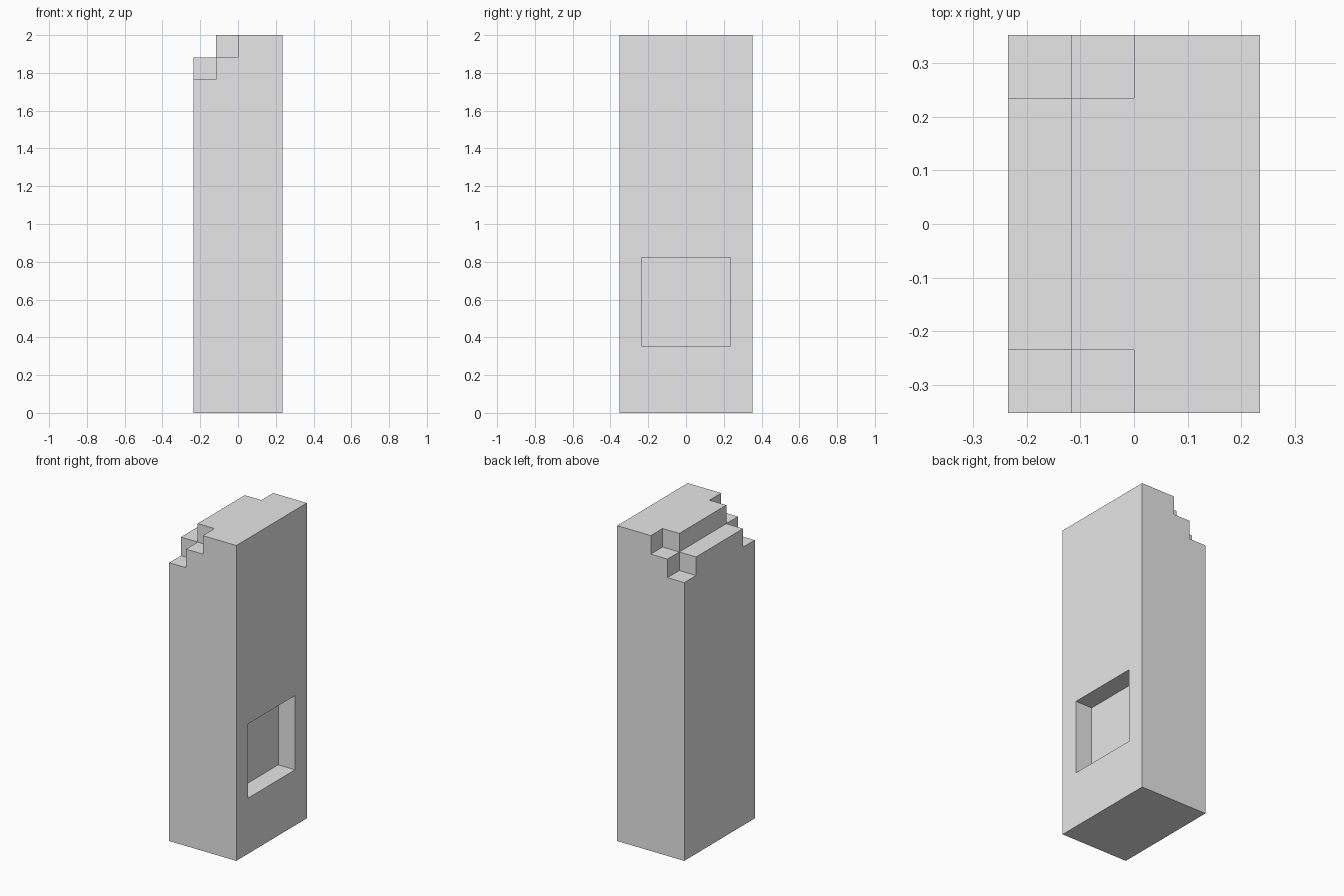
import bpy
import bmesh
from mathutils import Vector

cube = bpy.data.objects.get("Cube")
if cube:
    bpy.data.objects.remove(cube, do_unlink=True)

U = 2 / 17  # one block unit

grey = bpy.data.materials.new("plain_grey")
grey.use_nodes = True
colour = (0.8, 0.8, 0.8, 1)
grey.diffuse_color = colour
grey.node_tree.nodes["Principled BSDF"].inputs["Base Color"].default_value = colour


def add_object(name, bm):
    bmesh.ops.recalc_face_normals(bm, faces=bm.faces[:])
    mesh = bpy.data.meshes.new(name)
    bm.to_mesh(mesh)
    bm.free()
    mesh.materials.append(grey)
    obj = bpy.data.objects.new(name, mesh)
    bpy.context.collection.objects.link(obj)
    return obj


def add_box(name, low, high):
    """Box between two corners given in block units."""
    low, high = Vector(low) * U, Vector(high) * U
    bm = bmesh.new()
    bmesh.ops.create_cube(bm, size=1)
    for v in bm.verts:
        v.co = (low + high) / 2 + v.co * (high - low)
    return add_object(name, bm)


# Pillar: stepped side profile extruded along its depth
profile = [(-2, 0), (2, 0), (2, 17), (-1, 17), (-1, 16), (-2, 16)]
bm = bmesh.new()
face = bm.faces.new([bm.verts.new((x * U, -3 * U, z * U)) for x, z in profile])
extruded = bmesh.ops.extrude_face_region(bm, geom=[face])["geom"]
bmesh.ops.translate(bm, vec=(0, 6 * U, 0),
                    verts=[v for v in extruded if isinstance(v, bmesh.types.BMVert)])
pillar = add_object("pillar", bm)

# Cutters: square recess on the left face, stepped notches at both corners
cutters = [add_box("recess_cutter", (1, -2, 3), (3, 2, 7))]
for side, name in ((-1, "front"), (1, "back")):
    y0, y1 = sorted((side * 2, side * 4))
    cutters.append(add_box(name + "_upper_notch_cutter", (-3, y0, 16), (0, y1, 18)))
    cutters.append(add_box(name + "_lower_notch_cutter", (-3, y0, 15), (-1, y1, 18)))

for cutter in cutters:
    cutter.hide_render = True
    cutter.hide_set(True)
    cut = pillar.modifiers.new(cutter.name, "BOOLEAN")
    cut.operation = "DIFFERENCE"
    cut.solver = "EXACT"
    cut.object = cutter
